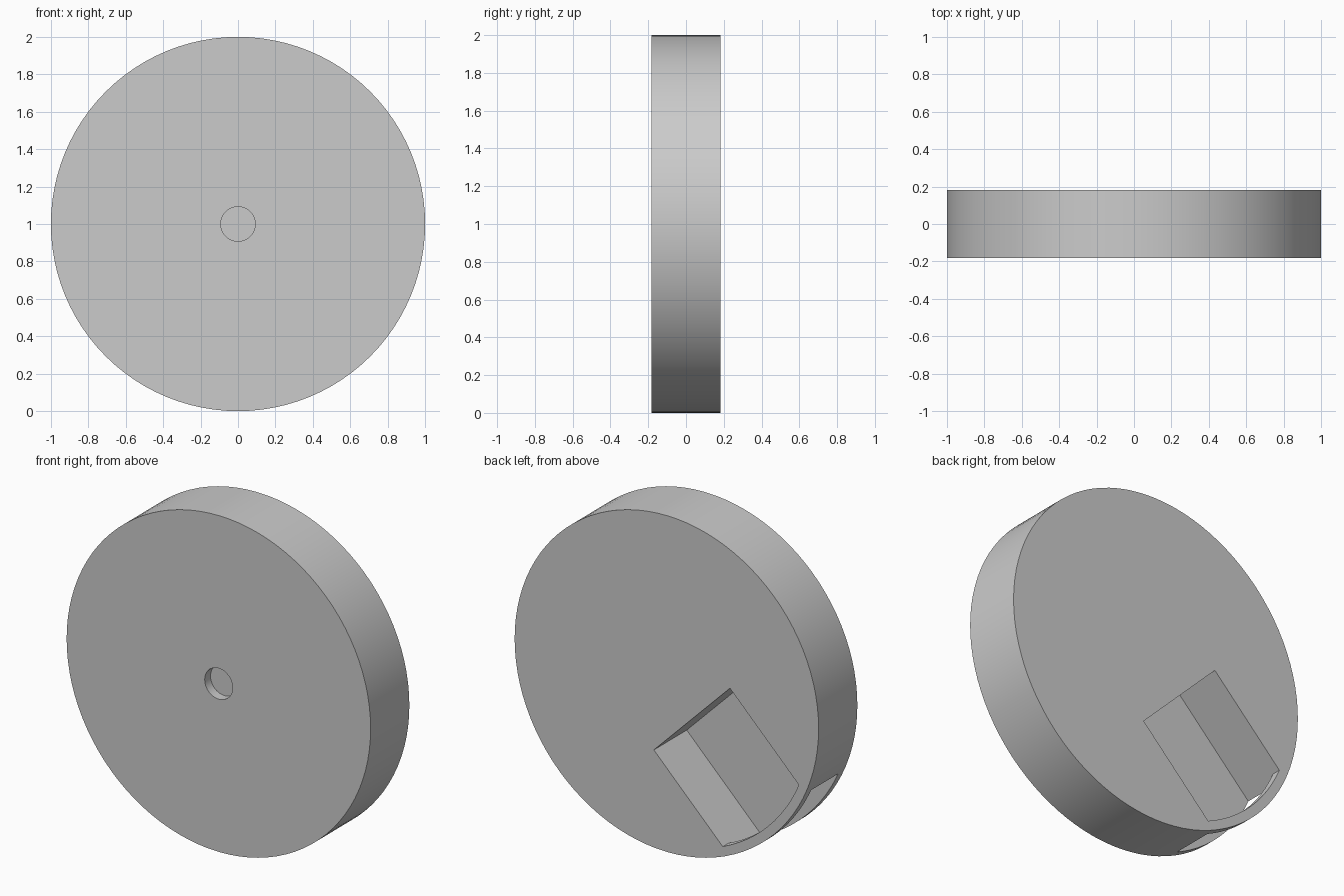
import bpy, bmesh
from math import sin, cos, pi, radians, asin, sqrt

cube = bpy.data.objects.get("Cube")
if cube:
    bpy.data.objects.remove(cube, do_unlink=True)

HALF = 0.182          # half thickness of the disc
WALL = 0.055          # thickness of front plate, back plate and lip
SLOT_START = 0.235    # radial distance where the slot begins
SLOT_HALF = 0.354     # half width of the slot

grey = bpy.data.materials.new("plain_grey")
grey.use_nodes = True
colour = (0.6, 0.6, 0.6, 1)
grey.diffuse_color = colour
grey.node_tree.nodes["Principled BSDF"].inputs["Base Color"].default_value = colour


def prism(name, outline, y0, y1):
    """Extrude an (x, z) outline from y0 to y1."""
    bm = bmesh.new()
    face = bm.faces.new([bm.verts.new((x, y0, z)) for x, z in outline])
    top = bmesh.ops.extrude_face_region(bm, geom=[face])["geom"]
    verts = [g for g in top if isinstance(g, bmesh.types.BMVert)]
    bmesh.ops.translate(bm, verts=verts, vec=(0, y1 - y0, 0))
    bmesh.ops.recalc_face_normals(bm, faces=bm.faces)
    mesh = bpy.data.meshes.new(name)
    bm.to_mesh(mesh)
    bm.free()
    mesh.materials.append(grey)
    obj = bpy.data.objects.new(name, mesh)
    bpy.context.collection.objects.link(obj)
    return obj


def circle(radius, count):
    return [(radius * cos(2 * pi * i / count), 1 + radius * sin(2 * pi * i / count))
            for i in range(count)]


def diagonal(points):
    """Turn (radial, sideways) points so that the slot runs down to the right side."""
    return [(-(u + v) / sqrt(2), 1 + (v - u) / sqrt(2)) for u, v in points]


def cut(target, cutter):
    mod = target.modifiers.new(cutter.name, "BOOLEAN")
    mod.operation = "DIFFERENCE"
    mod.solver = "EXACT"
    mod.object = cutter
    cutter.hide_render = True
    bpy.context.view_layer.objects.active = target
    bpy.ops.object.modifier_apply(modifier=mod.name)
    bpy.data.objects.remove(cutter, do_unlink=True)


# Main disc
disc = prism("disc", circle(1, 96), -HALF, HALF)

# Slot running out through the rim, between the front plate and the back lip
box = [(SLOT_START, -SLOT_HALF), (1.2, -SLOT_HALF), (1.2, SLOT_HALF), (SLOT_START, SLOT_HALF)]
cut(disc, prism("slot_cutter", diagonal(box), -HALF + WALL, HALF - WALL))

# Opening in the back plate, ending in an arc that leaves a thin lip
inner = 1 - WALL
reach = asin(SLOT_HALF / inner)
arc = [(inner * cos(a), inner * sin(a)) for a in (reach * (i / 6 - 1) for i in range(13))]
opening = [(SLOT_START, -SLOT_HALF)] + arc + [(SLOT_START, SLOT_HALF)]
cut(disc, prism("opening_cutter", diagonal(opening), 0, HALF + 0.1))

# Shallow round hole in the middle of the front
cut(disc, prism("hole_cutter", circle(0.092, 32), -HALF - 0.1, -HALF + WALL))

# Smooth rim with crisp edges
bpy.ops.object.select_all(action="DESELECT")
disc.select_set(True)
bpy.context.view_layer.objects.active = disc
bpy.ops.object.shade_smooth_by_angle(angle=radians(30))
